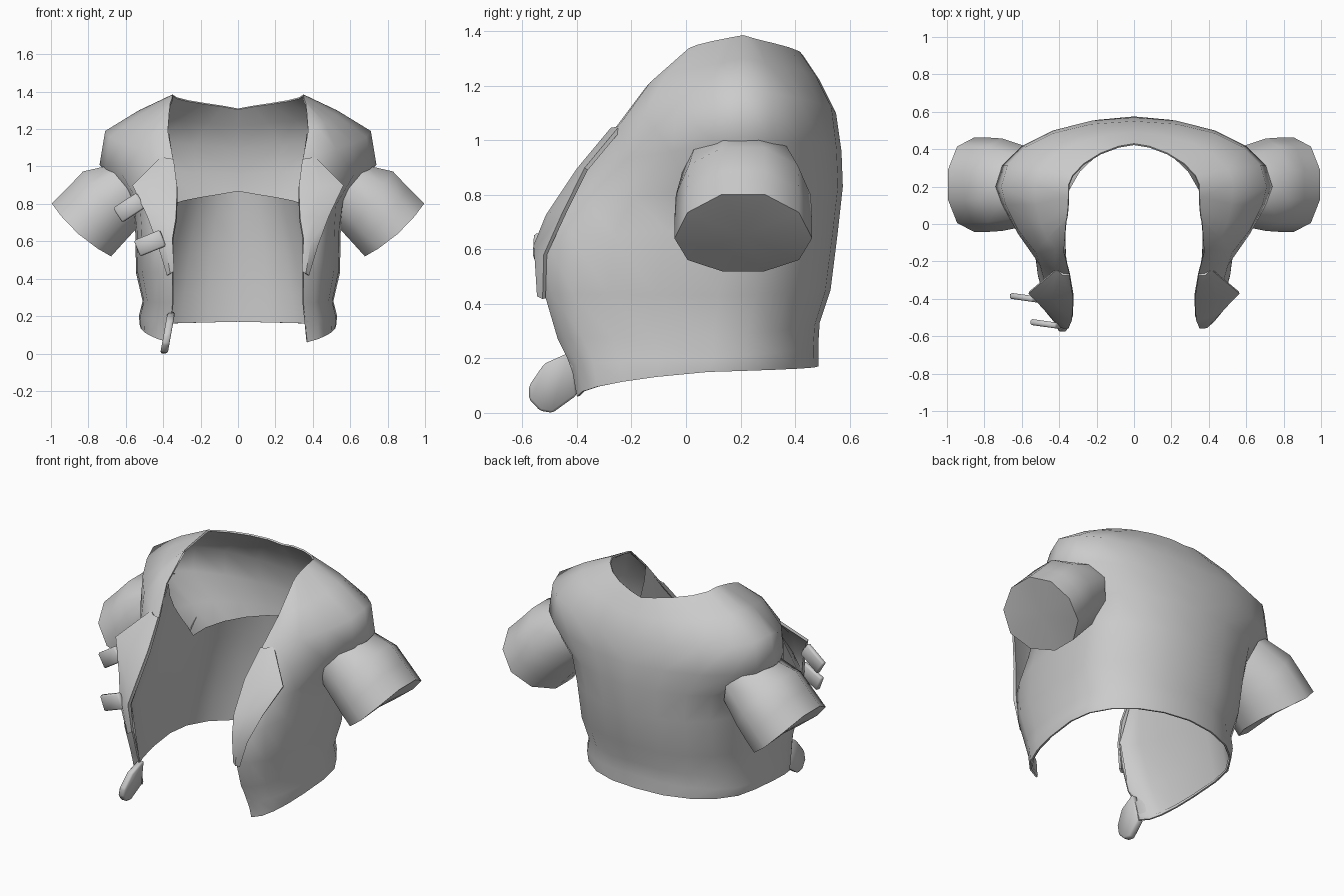
import bpy
import math
from mathutils import Vector

if "Cube" in bpy.data.objects:
    bpy.data.objects.remove(bpy.data.objects["Cube"])

GREY = (0.6, 0.6, 0.6, 1)
cloth = bpy.data.materials.new("grey cloth")
cloth.use_nodes = True
cloth.diffuse_color = GREY
cloth.node_tree.nodes["Principled BSDF"].inputs["Base Color"].default_value = GREY


def make_part(name, verts, faces, mirror=False, thickness=0, bevel=0, angle=50):
    mesh = bpy.data.meshes.new(name)
    mesh.from_pydata([tuple(v) for v in verts], [], faces)
    mesh.materials.append(cloth)
    part = bpy.data.objects.new(name, mesh)
    bpy.context.collection.objects.link(part)
    bpy.ops.object.select_all(action="DESELECT")
    bpy.context.view_layer.objects.active = part
    part.select_set(True)
    if mirror:
        part.modifiers.new("mirror", "MIRROR").merge_threshold = 0.001
    if thickness:
        shell = part.modifiers.new("shell", "SOLIDIFY")
        shell.thickness = thickness
        shell.offset = -1
    if bevel:
        part.modifiers.new("soft edge", "BEVEL").width = bevel
    for mod in list(part.modifiers):
        bpy.ops.object.modifier_apply(modifier=mod.name)
    bpy.ops.object.shade_smooth_by_angle(angle=math.radians(angle))
    return part


def grid_faces(rows, cols, closed=False):
    faces = []
    for j in range(rows - 1):
        for i in range(cols if closed else cols - 1):
            k = (i + 1) % cols
            faces.append((j * cols + i, (j + 1) * cols + i,
                          (j + 1) * cols + k, j * cols + k))
    return faces


def arc(start, end, t, power, flip):
    """Rounded corner from start to end, z blended linearly."""
    a = t * math.pi / 2
    c = max(math.cos(a), 0) ** (2 / power)
    s = math.sin(a) ** (2 / power)
    u, v = (s, 1 - c) if flip else (1 - c, s)
    return Vector((start[0] + (end[0] - start[0]) * u,
                   start[1] + (end[1] - start[1]) * v,
                   start[2] + (end[2] - start[2]) * t))


STEPS = 5


def half_wrap(rows):
    """Half rows from centre back, round the side, to the front edge."""
    points = []
    for back, side, front, back_power, front_power in rows:
        centre = (0, *back)
        points += [arc(centre, side, i / STEPS, back_power, True)
                   for i in range(STEPS)]
        points += [arc(side, front, i / STEPS, front_power, False)
                   for i in range(STEPS + 1)]
    return points, grid_faces(len(rows), 2 * STEPS + 1)


# Jacket body: back (y, z), side, front edge, roundness of back and front
body_rows = [
    ((0.485, 0.17), (0.525, 0.08, 0.15), (0.37, -0.40, 0.06), 2.1, 2.5),
    ((0.485, 0.25), (0.53, 0.10, 0.20), (0.36, -0.42, 0.17), 2.1, 2.5),
    ((0.49, 0.33), (0.51, 0.10, 0.28), (0.35, -0.47, 0.27), 2.1, 2.4),
    ((0.53, 0.45), (0.545, 0.12, 0.43), (0.35, -0.52, 0.44), 2.1, 2.3),
    ((0.555, 0.65), (0.55, 0.18, 0.68), (0.35, -0.545, 0.61), 2.1, 2.2),
    ((0.575, 0.83), (0.575, 0.20, 0.84), (0.33, -0.50, 0.72), 2.1, 1.8),
    ((0.57, 0.96), (0.74, 0.20, 1.01), (0.325, -0.39, 0.88), 2.0, 1.25),
    ((0.55, 1.10), (0.71, 0.20, 1.19), (0.345, -0.27, 1.03), 2.1, 1.5),
    ((0.49, 1.22), (0.53, 0.21, 1.30), (0.375, -0.15, 1.19), 1.9, 1.9),
    ((0.43, 1.31), (0.35, 0.21, 1.385), (0.37, 0.0, 1.325), 1.6, 2.0),
]
make_part("jacket_body", *half_wrap(body_rows), mirror=True, thickness=0.01,
          angle=60)

# Lining: leans inward from the hem, arches across the back, rises at the front
lining_rows = [
    ((0.475, 0.175), (0.51, 0.08, 0.155), (0.365, -0.39, 0.075), 2.1, 2.4),
    ((0.475, 0.34), (0.475, 0.09, 0.30), (0.345, -0.46, 0.27), 2.1, 2.2),
    ((0.465, 0.55), (0.43, 0.09, 0.50), (0.345, -0.53, 0.61), 2.1, 2.0),
    ((0.45, 0.75), (0.385, 0.09, 0.68), (0.325, -0.38, 0.88), 2.0, 1.7),
    ((0.435, 0.87), (0.365, 0.09, 0.785), (0.37, -0.14, 1.19), 1.8, 1.7),
]
make_part("lining", *half_wrap(lining_rows), mirror=True, angle=60)

# Sleeves: rings from upper to lower point, y radius, y centre, side bulge
SIDES = 10
sleeve_rings = [
    ((0.70, 1.0), (0.51, 0.70), 0.20, 0.20, -0.08),
    ((0.83, 0.975), (0.58, 0.625), 0.24, 0.21, 0.0),
    ((0.91, 0.89), (0.63, 0.57), 0.245, 0.21, 0.02),
    ((0.995, 0.805), (0.675, 0.52), 0.245, 0.21, 0.03),
]
OUTWARD = Vector((0.66, 0, -0.75))
sleeve = []
for top, bottom, radius, y, bulge in sleeve_rings:
    high, low = Vector((top[0], y, top[1])), Vector((bottom[0], y, bottom[1]))
    for i in range(SIDES):
        a = math.tau * (i + 0.5) / SIDES
        sleeve.append((high + low) / 2 + (high - low) / 1.92 * math.cos(a)
                      - Vector((0, radius * 1.03 * math.sin(a), 0))
                      + OUTWARD * bulge * math.sin(a) ** 2)
sleeve_faces = grid_faces(len(sleeve_rings), SIDES, closed=True)
first = SIDES * (len(sleeve_rings) - 1)
sleeve.append((high + low) / 2 + OUTWARD * 0.015)
sleeve_faces += [(first + (i + 1) % SIDES, first + i, first + SIDES)
                 for i in range(SIDES)]
make_part("sleeves", sleeve, sleeve_faces, mirror=True)

# Lapels: folded flaps along the front edges
lapel_rows = [
    ((0.345, -0.265, 1.03), (0.41, -0.235, 1.04)),
    ((0.325, -0.39, 0.88), (0.56, -0.36, 0.89)),
    ((0.33, -0.50, 0.72), (0.48, -0.44, 0.73)),
    ((0.35, -0.545, 0.61), (0.42, -0.51, 0.58)),
    ((0.345, -0.52, 0.44), (0.37, -0.515, 0.42)),
]
lapel = []
for inner, outer in lapel_rows:
    inner, outer = Vector(inner), Vector(outer)
    middle = (inner + outer) / 2 + Vector((0, -0.015, 0))
    lapel += [outer, middle, inner]
make_part("lapels", lapel, grid_faces(len(lapel_rows), 3), mirror=True,
          thickness=0.015)

# Two short straps on the right front
BOX_FACES = [(0, 1, 3, 2), (4, 6, 7, 5), (0, 4, 5, 1),
             (2, 3, 7, 6), (0, 2, 6, 4), (1, 5, 7, 3)]
for name, place, tilt in (("upper_strap", (-0.58, -0.395, 0.78), 33),
                          ("lower_strap", (-0.47, -0.535, 0.59), 22)):
    corners = [(x, y, z) for x in (-0.075, 0.075) for y in (-0.016, 0.016)
               for z in (-0.046, 0.046)]
    strap = make_part(name, corners, BOX_FACES, bevel=0.008)
    strap.location = place
    strap.rotation_euler = (0, -math.radians(tilt), math.radians(-8))

# Rounded tab hanging from the right front corner
outline = [(-0.42, 0.225), (-0.52, 0.18), (-0.575, 0.1), (-0.575, 0.05),
           (-0.535, 0.008), (-0.49, 0.0), (-0.4, 0.065)]
n = len(outline)
tab = [(-0.378 + 0.18 * (z - 0.1) + d, y, z) for d in (-0.02, 0.02) for y, z in outline]
tab_faces = [tuple(range(n)), tuple(reversed(range(n, 2 * n)))]
tab_faces += [(i + n, (i + 1) % n + n, (i + 1) % n, i) for i in range(n)]
make_part("hem_tab", tab, tab_faces, bevel=0.008)
